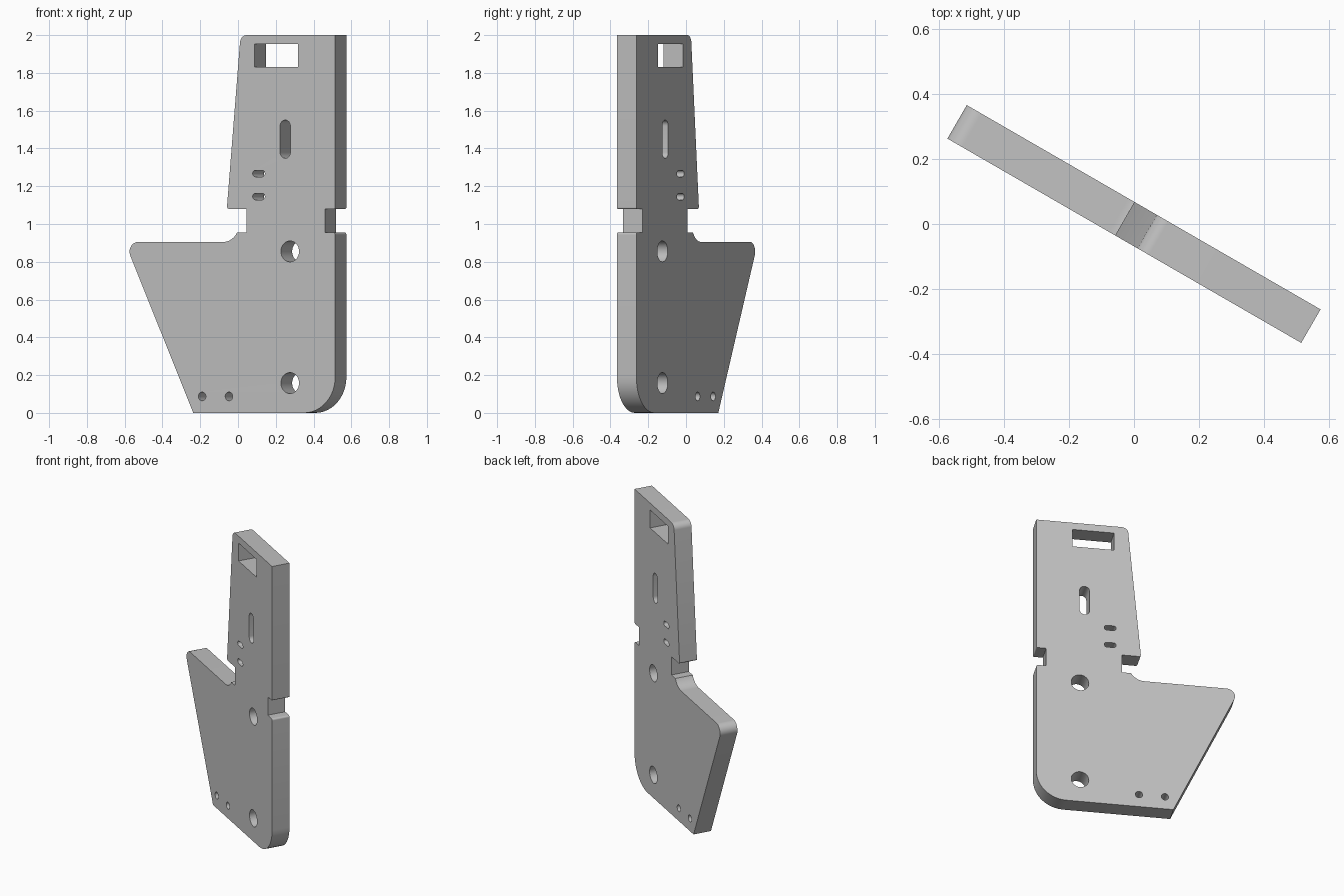
import bpy, bmesh, math
from mathutils import Vector, Matrix

cube = bpy.data.objects.get("Cube")
if cube:
    bpy.data.objects.remove(cube, do_unlink=True)

THICKNESS = 0.119
TURN = math.radians(-30)


def rounded(corners, steps=12):
    """Closed outline from (x, z, corner radius) entries."""
    pts = []
    for i, (x, z, r) in enumerate(corners):
        p = Vector((x, z))
        if r == 0:
            pts.append(p)
            continue
        a = (Vector(corners[i - 1][:2]) - p).normalized()
        b = (Vector(corners[(i + 1) % len(corners)][:2]) - p).normalized()
        half = a.angle(b) / 2
        reach = r / math.tan(half)
        centre = p + (a + b).normalized() * r / math.sin(half)
        start, end = p + a * reach - centre, p + b * reach - centre
        sweep = start.angle_signed(end)
        for k in range(steps + 1):
            t = -sweep * k / steps
            c, s = math.cos(t), math.sin(t)
            pts.append(centre + Vector((start.x * c - start.y * s,
                                        start.x * s + start.y * c)))
    return pts


def slot(x, z, w, h, steps=16):
    """Round hole, or a round-ended slot when w and h differ."""
    r = min(w, h) / 2
    pts = []
    for side in (0, 1):
        first = side * math.pi + (0 if h >= w else -math.pi / 2)
        sign = 1 - 2 * side
        dx, dz = sign * (w / 2 - r), sign * (h / 2 - r)
        last = steps if w != h else steps - 1
        for k in range(last + 1):
            t = first + math.pi * k / steps
            pts.append(Vector((x + dx + r * math.cos(t), z + dz + r * math.sin(t))))
    return pts


# Outer outline, counter-clockwise from the bottom left
outline = rounded([
    (-0.239, 0, 0), (0.6285, 0, 0.19),
    (0.6285, 0.955, 0.012), (0.566, 0.955, 0), (0.566, 1.08, 0), (0.6285, 1.08, 0.008),
    (0.6285, 2, 0), (0.05, 2, 0.042),
    (-0.034, 1.08, 0.012), (0.087, 1.08, 0), (0.087, 0.955, 0),
    (0.029, 0.955, 0), (0, 0.905, 0.098), (-0.658, 0.905, 0.052)])

# Openings: handle window, slots, bolt holes, pin holes
window = rounded([(0.136, 1.83, 0), (0.4, 1.83, 0), (0.4, 1.952, 0), (0.136, 1.952, 0)])
openings = [window, slot(0.323, 1.449, 0.063, 0.202)]
openings += [slot(0.161, z, 0.075, 0.034) for z in (1.267, 1.145)]
openings += [slot(0.352, z, 0.111, 0.111) for z in (0.855, 0.158)]
openings += [slot(x, 0.087, 0.046, 0.046) for x in (-0.185, -0.021)]

# Filled and extruded profile
curve = bpy.data.curves.new("plate_profile", "CURVE")
curve.dimensions = "2D"
curve.fill_mode = "BOTH"
curve.extrude = THICKNESS / 2
for loop in [outline] + openings:
    spline = curve.splines.new("POLY")
    spline.points.add(len(loop) - 1)
    for point, co in zip(spline.points, loop):
        point.co = (co.x, co.y, 0, 1)
    spline.use_cyclic_u = True
profile = bpy.data.objects.new("plate_profile", curve)
bpy.context.collection.objects.link(profile)
bpy.context.view_layer.update()
evaluated = profile.evaluated_get(bpy.context.evaluated_depsgraph_get())
mesh = bpy.data.meshes.new_from_object(evaluated)
bpy.data.objects.remove(profile, do_unlink=True)

# Weld, stand upright and turn the plate
bm = bmesh.new()
bm.from_mesh(mesh)
bmesh.ops.remove_doubles(bm, verts=bm.verts, dist=0.0001)
bm.transform(Matrix.Rotation(TURN, 4, "Z") @ Matrix.Rotation(math.pi / 2, 4, "X"))
bmesh.ops.recalc_face_normals(bm, faces=bm.faces)
bm.to_mesh(mesh)
bm.free()

# Plain grey finish
grey = bpy.data.materials.new("light_grey")
grey.use_nodes = True
colour = (0.53, 0.53, 0.53, 1)
grey.diffuse_color = colour
grey.node_tree.nodes["Principled BSDF"].inputs["Base Color"].default_value = colour
mesh.materials.clear()
mesh.materials.append(grey)

plate = bpy.data.objects.new("bracket_plate", mesh)
bpy.context.collection.objects.link(plate)
bpy.ops.object.select_all(action="DESELECT")
plate.select_set(True)
bpy.context.view_layer.objects.active = plate
bpy.ops.object.shade_smooth_by_angle(angle=math.radians(30))
